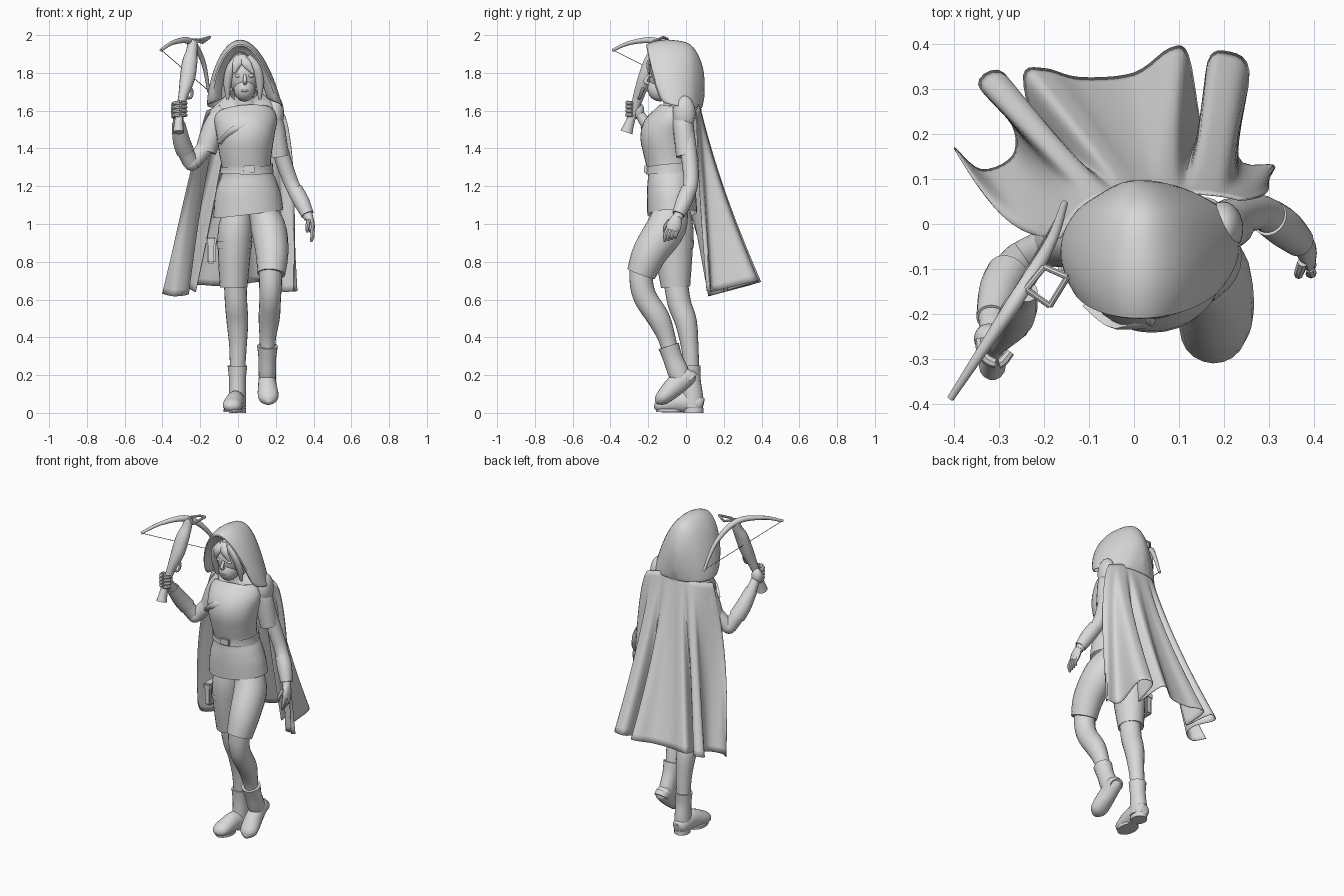
import bpy, bmesh, math
from mathutils import Vector, Matrix

grey = bpy.data.materials.new("plain_grey")
grey.diffuse_color = (0.69, 0.69, 0.69, 1)


def finish(name, bm):
    bmesh.ops.recalc_face_normals(bm, faces=bm.faces[:])
    me = bpy.data.meshes.new(name)
    bm.to_mesh(me)
    bm.free()
    ob = bpy.data.objects.new(name, me)
    me.materials.append(grey)
    bpy.context.collection.objects.link(ob)
    return ob


def smooth_path(pts, sub):
    """Catmull-Rom through tuples of any size."""
    out = []
    for i in range(len(pts) - 1):
        p = [pts[max(i - 1, 0)], pts[i], pts[i + 1], pts[min(i + 2, len(pts) - 1)]]
        for k in range(sub):
            t = k / sub
            out.append(tuple(0.5 * (2 * b + (c - a) * t + (2 * a - 5 * b + 4 * c - d) * t * t
                                    + (3 * b - a - 3 * c + d) * t ** 3) for a, b, c, d in zip(*p)))
    return out + [tuple(pts[-1])]


def skin(bm, rows, loop):
    n = len(rows[0])
    for a, b in zip(rows, rows[1:]):
        for j in range(n if loop else n - 1):
            k = (j + 1) % n
            bm.faces.new((a[j], a[k], b[k], b[j]))


def loft(name, stations, n=20, sub=4, cap=True):
    """Elliptical sections (x, y, z, half width, half depth) along a path."""
    st = smooth_path([s if len(s) == 5 else s + (s[3],) for s in stations], sub)
    bm = bmesh.new()
    rows = []
    for i, s in enumerate(st):
        t = (Vector(st[min(i + 1, len(st) - 1)][:3]) - Vector(st[max(i - 1, 0)][:3])).normalized()
        u = (Vector((1, 0, 0)) - t * t.x).normalized()
        v = t.cross(u)
        ring = []
        for k in range(n):
            a = 2 * math.pi * k / n
            ring.append(bm.verts.new(Vector(s[:3]) + u * max(s[3], .001) * math.cos(a)
                                     + v * max(s[4], .001) * math.sin(a)))
        rows.append(ring)
    skin(bm, rows, True)
    if cap:
        bm.faces.new(rows[0])
        bm.faces.new(rows[-1])
    return finish(name, bm)


def ball(name, c, r):
    bm = bmesh.new()
    bmesh.ops.create_uvsphere(bm, u_segments=24, v_segments=16, radius=1,
                              matrix=Matrix.Translation(c) @ Matrix.Diagonal((*r, 1)))
    return finish(name, bm)


def box(name, c, size, rot_y=0.0):
    bm = bmesh.new()
    bmesh.ops.create_cube(bm, size=1, matrix=Matrix.Translation(c) @ Matrix.Rotation(rot_y, 4, 'Y')
                          @ Matrix.Diagonal((*size, 1)))
    bmesh.ops.bevel(bm, geom=bm.edges[:], offset=min(size) * .2, segments=2, affect='EDGES')
    return finish(name, bm)


# Tunic with neck; the hem is a little lower on one side
tunic = loft("tunic", [(.055, -.073, 1.055, .185, .132), (.052, -.077, 1.15, .175, .13), (.05, -.08, 1.22, .155, .125),
                       (.045, -.088, 1.29, .13, .115), (.04, -.1, 1.38, .14, .125), (.04, -.105, 1.48, .155, .135),
                       (.04, -.072, 1.56, .165, .105), (.037, -.05, 1.61, .13, .085), (.033, -.06, 1.645, .062, .062),
                       (.03, -.07, 1.71, .048, .05)], 32, cap=False)
for v in tunic.data.vertices:
    if v.co.z < 1.2:
        v.co.z += .09 * (v.co.x - .055) * (1.2 - v.co.z) / .145
loft("belt", [(.046, -.086, 1.268, .143, .126), (.046, -.087, 1.29, .14, .125), (.045, -.089, 1.312, .14, .125)], 32,
     cap=False)
box("buckle", (.06, -.213, 1.29), (.06, .018, .04))
loft("chest_strap", [(-.1, -.175, 1.43, .018, .006), (-.03, -.228, 1.495, .018, .006),
                     (.06, -.205, 1.55, .018, .006), (.14, -.12, 1.605, .018, .006)], 8)
for i in range(3):
    box("lace", (.045 + .006 * i, -.142 - .026 * i, 1.61 - .032 * i), (.04, .012, .01), .3 * (-1) ** i)

# Legs: shorts, shins, boots
loft("right_shorts", [(.01, -.07, 1.12, .06, .08), (-.012, -.068, .99, .09, .106), (-.02, -.065, .85, .087, .1),
                      (-.023, -.055, .665, .073, .077)])
loft("left_shorts", [(.1, -.075, 1.12, .06, .08), (.158, -.1, .99, .092, .104), (.18, -.19, .85, .087, .093),
                     (.176, -.238, .735, .074, .077)])
loft("right_shin", [(-.015, -.055, .7, .06, .064), (-.01, -.035, .58, .059, .062), (-.003, 0, .48, .057, .058),
                    (0, .02, .35, .046, .046), (-.003, .03, .22, .04, .04)])
loft("left_shin", [(.172, -.235, .77, .062, .064), (.172, -.235, .68, .06, .062), (.17, -.21, .6, .057, .062),
                   (.165, -.145, .5, .056, .06), (.157, -.1, .39, .043, .046), (.155, -.075, .28, .038, .04)])
loft("right_boot_shaft", [(-.003, .028, .25, .052, .05), (-.003, .03, .18, .045, .047), (-.003, .035, .09, .046, .055),
                          (-.003, .035, .03, .046, .052)])
loft("right_boot_foot", [(-.002, .092, .045, .025, .03), (-.004, .065, .05, .046, .048), (-.014, -.03, .06, .048, .058),
                         (-.028, -.11, .044, .052, .042), (-.034, -.15, .034, .042, .03), (-.036, -.168, .03, .012, .01)])
loft("right_boot_sole", [(-.003, .04, 0, .045, .052), (-.003, .04, .025, .045, .052)], sub=1)
loft("right_boot_tread", [(-.026, -.085, .004, .05, .075), (-.026, -.085, .02, .05, .075)], sub=1)
loft("left_boot_shaft", [(.156, -.092, .355, .055, .056), (.155, -.07, .29, .047, .052), (.155, -.04, .215, .046, .056),
                         (.155, -.02, .17, .044, .05)])
loft("left_boot_foot", [(.154, .035, .215, .02, .02), (.155, .018, .2, .042, .045), (.155, -.045, .155, .048, .055),
                        (.16, -.11, .093, .055, .044), (.163, -.14, .068, .042, .032), (.165, -.158, .053, .012, .01)])
loft("left_boot_heel", [(.155, .01, .2, .042, .04), (.155, .03, .178, .042, .04)], sub=1)

# Thigh strap and pouch
loft("thigh_strap", [(-.02, -.066, .87, .092, .106), (-.019, -.067, .91, .095, .11)], 24, 1, False)
box("pouch", (-.142, -.07, .855), (.045, .075, .13))
box("pouch_flap", (-.142, -.07, .91), (.055, .085, .04))

# Left arm, hanging
loft("left_sleeve", [(.15, -.03, 1.585, .06, .06), (.185, -.015, 1.52, .06, .056), (.205, -.005, 1.43, .055, .055),
                     (.217, .003, 1.36, .053, .055)])
loft("left_arm", [(.2, 0, 1.48, .045), (.235, .018, 1.35, .043), (.285, .025, 1.21, .039), (.335, -.01, 1.12, .037),
                  (.375, -.045, 1.03, .025)])
loft("left_bracer", [(.302, .014, 1.18, .042), (.335, -.01, 1.12, .043), (.368, -.04, 1.05, .034)])
loft("left_hand", [(.374, -.044, 1.045, .022, .024), (.385, -.06, 1.0, .021, .038), (.39, -.072, .965, .016, .036)], 12)
for i in range(4):
    y = -.098 + .018 * i
    loft("left_finger", [(.39, y, .975, .011), (.395, y - .012, .94, .011), (.387, y - .014, .905 + .006 * i, .006)], 8)
loft("left_thumb", [(.375, -.085, 1.02, .012), (.367, -.11, .985, .011), (.366, -.115, .955, .006)], 8)

# Right arm, raised
loft("right_sleeve", [(-.06, -.03, 1.59, .06), (-.11, -.03, 1.535, .062), (-.145, -.035, 1.46, .06),
                      (-.17, -.04, 1.385, .056)])
loft("right_upper_arm", [(-.12, -.03, 1.5, .048), (-.17, -.045, 1.41, .045), (-.24, -.075, 1.325, .042)])
ball("right_elbow", (-.246, -.08, 1.325), (.043, .043, .043))
loft("right_forearm", [(-.25, -.08, 1.325, .042), (-.29, -.125, 1.41, .042), (-.312, -.19, 1.5, .034),
                       (-.317, -.245, 1.58, .025)])
loft("right_bracer", [(-.28, -.11, 1.385, .048), (-.299, -.148, 1.44, .046), (-.315, -.21, 1.53, .036)])
ball("right_palm", (-.322, -.255, 1.6), (.034, .034, .045))
for i in range(4):
    z = 1.57 + .021 * i
    loft("right_finger", [(-.342, -.255, z, .012), (-.334, -.295, z + .006, .012), (-.3, -.31, z + .008, .012),
                          (-.275, -.285, z + .006, .01)], 8)

# Head, face and hair
ball("head", (.03, -.108, 1.79), (.083, .09, .113))
ball("jaw", (.034, -.138, 1.715), (.057, .066, .066))
loft("nose", [(.036, -.194, 1.79, .007), (.037, -.216, 1.755, .011), (.037, -.195, 1.742, .008)], 10)
for s in (-1, 1):
    ball("eye", (.034 + s * .034, -.187, 1.785), (.018, .009, .009))
    loft("side_hair", [(.03 + s * .02, -.175, 1.885, .02, .012), (.03 + s * .065, -.175, 1.83, .024, .016),
                       (.03 + s * .085, -.15, 1.75, .022, .02), (.03 + s * .085, -.13, 1.66, .008, .008)], 10)
    loft("fringe", [(.02, -.17, 1.89, .02, .012), (.02 + s * .025, -.2, 1.85, .024, .01),
                    (.03 + s * .05, -.196, 1.8, .008, .006)], 10)
ball("mouth", (.035, -.199, 1.705), (.02, .007, .006))

# Hood: arches from the face opening to the back (y top, y bottom, z top, z bottom, half width)
arches = smooth_path([(-.165, -.09, 1.91, 1.665, .12), (-.19, -.115, 1.935, 1.65, .15),
                      (-.208, -.11, 1.95, 1.64, .175), (-.135, -.07, 1.972, 1.63, .195), (-.05, -.02, 1.97, 1.62, .19),
                      (.02, .03, 1.95, 1.615, .16), (.065, .06, 1.89, 1.615, .115), (.093, .078, 1.8, 1.615, .07),
                      (.096, .082, 1.68, 1.615, .025)], 3)
bm = bmesh.new()
rows = []
for yt, yb, zt, zb, w in arches:
    row = []
    for k in range(29):
        f = math.pi * k / 28
        s = math.sin(f)
        row.append(bm.verts.new((.036 - .024 * s - w * math.cos(f), yb + (yt - yb) * s, zb + (zt - zb) * s ** 1.5)))
    rows.append(row)
skin(bm, rows, False)
bm.faces.new(rows[-1])
hood = finish("hood", bm)
loft("mantle", [(.035, -.015, 1.56, .195, .092), (.035, -.015, 1.615, .175, .095), (.032, -.03, 1.66, .12, .085),
                (.03, -.05, 1.69, .07, .07)], 32, cap=False)
ball("left_shoulder_drape", (.198, -.01, 1.587), (.045, .06, .093))

# Cape: smooth around the shoulders, folds growing toward the hem
hem = [(-.40, .17), (-.34, .12), (-.27, .15), (-.27, .22), (-.345, .31), (-.29, .335), (-.225, .2), (-.245, .33),
       (-.2, .345), (-.12, .325), (0, .335), (.08, .39), (.12, .375), (.15, .22), (.165, .36), (.205, .383),
       (.255, .34), (.23, .15), (.31, .13), (.295, .11)]
hem = smooth_path(hem, 5)
bm = bmesh.new()
rows = []
for r in range(29):
    t = r / 28
    row = []
    for i, (hx, hy) in enumerate(hem):
        u = i / (len(hem) - 1)
        e = (2 * u - 1) ** 2
        right = u > .5
        b = math.sin(math.pi * t) * e * e
        side = math.sin(math.pi * t ** .6) * e
        top = Vector((-.165 + .4 * u, .068 - (.015 if right else .1) * e * e, 1.645 - .045 * e))
        z_hem = .585 + .27 * hy + (.03 * e if right else 0)
        base = Vector((-.38 + .69 * u, .345 - .21 * e * e, z_hem))
        p = top.lerp(base, t) + (Vector((hx, hy, z_hem)) - base) * t ** 1.5
        p.y -= .018 * math.sin(math.pi * t) * (1 - e)
        row.append(bm.verts.new(p + Vector((.035 * side, -.01 * b, 0) if right else (-.01 * side, -.05 * b, 0))))
    rows.append(row)
skin(bm, rows, False)
cape = finish("cape", bm)
for ob in (hood, cape):
    m = ob.modifiers.new("thickness", 'SOLIDIFY')
    m.thickness, m.offset = .004, 0

# Crossbow
loft("crossbow_stock", [(-.315, -.315, 1.485, .03, .034), (-.314, -.3, 1.53, .024, .026), (-.308, -.275, 1.6, .02, .021),
                        (-.29, -.25, 1.68, .026, .03), (-.268, -.22, 1.77, .04, .036), (-.255, -.19, 1.86, .04, .034),
                        (-.245, -.165, 1.915, .03, .028), (-.24, -.15, 1.97, .026, .024)], 14)
loft("crossbow_trigger", [(-.275, -.225, 1.74, .008), (-.245, -.23, 1.71, .008), (-.25, -.245, 1.67, .008),
                          (-.29, -.255, 1.67, .008)], 8)
loft("crossbow_limbs", [(-.408, -.388, 1.92, .008), (-.34, -.285, 1.962, .012), (-.25, -.15, 1.965, .018),
                        (-.185, -.04, 1.86, .013), (-.155, .045, 1.70, .008)], 10, 6)
loft("crossbow_string", [(-.405, -.385, 1.92, .002), (-.155, .043, 1.705, .002)], 6, 1)
loop = [(-.24, -.145, 1.975), (-.2, -.095, 1.975), (-.148, -.118, 1.99), (-.187, -.182, 1.96)]
for a, b in zip(loop, loop[1:] + loop[:1]):
    loft("crossbow_stirrup", [(*a, .007), (*b, .007)], 8, 1)

# Smooth shading with sharp edges kept
bpy.ops.object.select_all(action='SELECT')
bpy.context.view_layer.objects.active = cape
bpy.ops.object.shade_smooth_by_angle(angle=math.radians(40))
